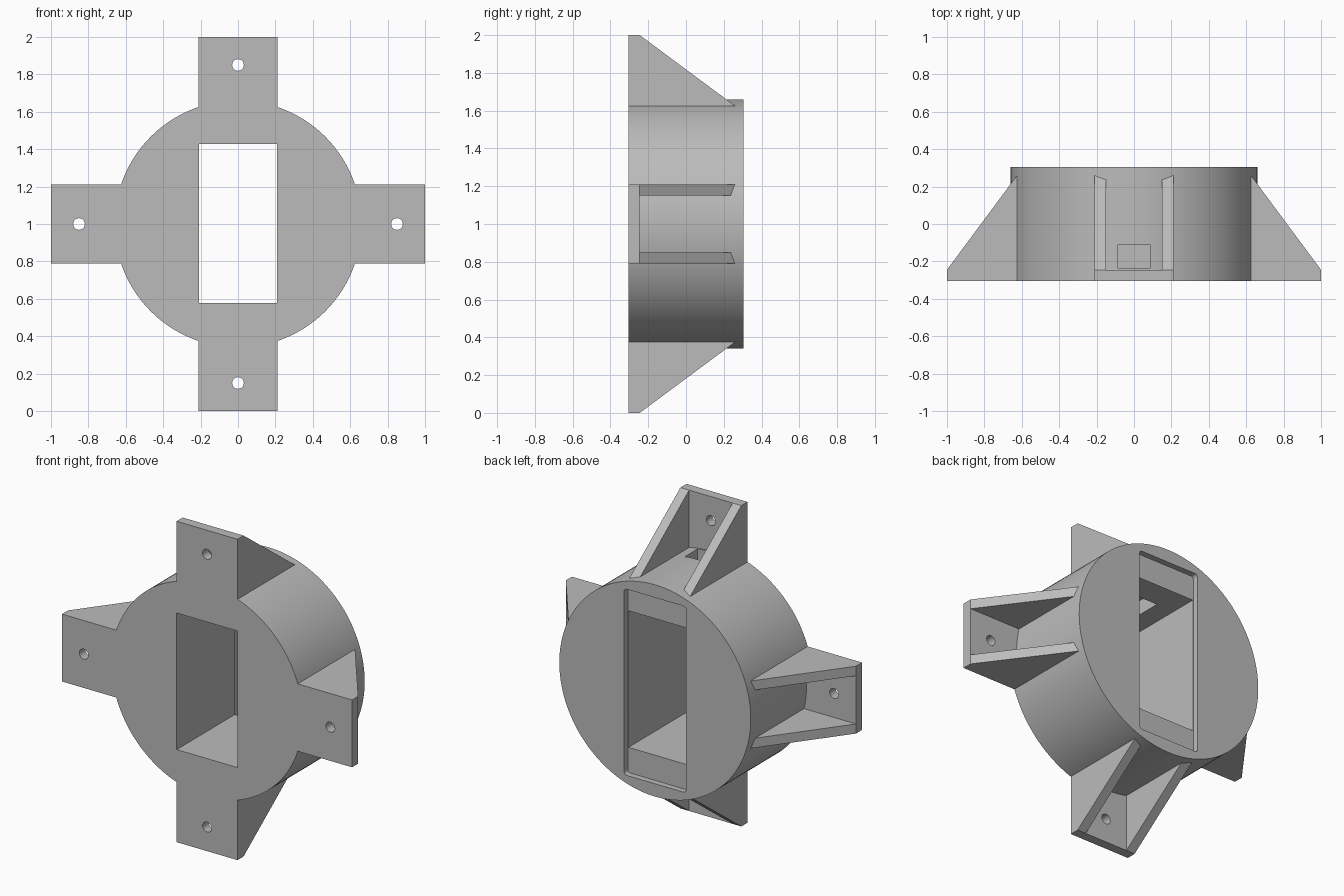
import bpy, bmesh, math
from mathutils import Matrix, Vector

cube = bpy.data.objects.get("Cube")
if cube:
    bpy.data.objects.remove(cube, do_unlink=True)

HUB_R, FRONT, BACK = 0.66, -0.305, 0.305
PLATE_Y, ARM_W, RIB_IN = -0.245, 0.21, 0.15
CENTRE = Vector((0, 0, 1))

grey = bpy.data.materials.new("plain grey")
grey.use_nodes = True
grey.diffuse_color = (0.5, 0.5, 0.5, 1)
grey.node_tree.nodes["Principled BSDF"].inputs["Base Color"].default_value = grey.diffuse_color


def make(name, bm):
    bmesh.ops.recalc_face_normals(bm, faces=bm.faces)
    mesh = bpy.data.meshes.new(name)
    bm.to_mesh(mesh)
    bm.free()
    mesh.materials.append(grey)
    obj = bpy.data.objects.new(name, mesh)
    bpy.context.collection.objects.link(obj)
    return obj


def box(name, x, y, z, round_corners=0):
    """Box from (min, max) ranges, optionally rounding the edges along y."""
    bm = bmesh.new()
    bmesh.ops.create_cube(bm, size=1)
    for v in bm.verts:
        v.co = [r[0] if c < 0 else r[1] for c, r in zip(v.co, (x, y, z))]
    if round_corners:
        edges = [e for e in bm.edges
                 if abs(e.verts[0].co.y - e.verts[1].co.y) > 0.001]
        bmesh.ops.bevel(bm, geom=edges, offset=round_corners, segments=4,
                        profile=0.5, affect='EDGES')
    return make(name, bm)


def cylinder_y(name, radius, y0, y1, z, sides):
    bm = bmesh.new()
    bmesh.ops.create_cone(bm, cap_ends=True, segments=sides, radius1=radius,
                          radius2=radius, depth=y1 - y0)
    bm.transform(Matrix.Translation((0, (y0 + y1) / 2, z))
                 @ Matrix.Rotation(math.pi / 2, 4, 'X'))
    return make(name, bm)


def cut(obj, cutters):
    for c in cutters:
        c.hide_render = True
        mod = obj.modifiers.new("cut", 'BOOLEAN')
        mod.operation, mod.solver, mod.object = 'DIFFERENCE', 'EXACT', c
    deps = bpy.context.evaluated_depsgraph_get()
    mesh = bpy.data.meshes.new_from_object(obj.evaluated_get(deps))
    obj.modifiers.clear()
    obj.data = mesh
    for c in cutters:
        bpy.data.objects.remove(c, do_unlink=True)


def shade(obj):
    bpy.ops.object.select_all(action='DESELECT')
    obj.select_set(True)
    bpy.context.view_layer.objects.active = obj
    bpy.ops.object.shade_smooth_by_angle(angle=math.radians(30))


# Round hub with a through slot, shallow rear recess and cable outlet on top
hub = cylinder_y("hub", HUB_R, FRONT, BACK, 1, 128)
cut(hub, [
    box("slot", (-0.209, 0.209), (-1, 1), (0.577, 1.428)),
    box("recess", (-0.214, 0.214), (0.268, 1), (0.42, 1.58), 0.02),
    box("cable_pocket", (-0.085, 0.085), (-0.235, 0.1), (1.3, 1.52)),
    box("cable_outlet", (-0.085, 0.085), (-0.235, -0.11), (1.4, 1.9)),
])
shade(hub)

# Mounting arm: wedge hollowed out behind into a plate with two ribs
bm = bmesh.new()
profile = [(FRONT, 1.6), (FRONT, 2), (PLATE_Y, 2), (0.294, 1.6)]
face = bm.faces.new([bm.verts.new((-ARM_W, y, z)) for y, z in profile])
side = bmesh.ops.extrude_face_region(bm, geom=[face])["geom"]
bmesh.ops.translate(bm, vec=(2 * ARM_W, 0, 0),
                    verts=[v for v in side if isinstance(v, bmesh.types.BMVert)])
arm = make("top_arm", bm)
cut(arm, [
    box("arm_hollow", (-RIB_IN, RIB_IN), (PLATE_Y, 1), (1.4, 2.2)),
    cylinder_y("screw_hole", 0.031, -1, 1, 1.85, 32),
    cylinder_y("hub_clearance", HUB_R - 0.002, -1, 1, 1, 128),
])
shade(arm)

# Repeat the arm around the hub
for i, name in enumerate(("left_arm", "bottom_arm", "right_arm"), 1):
    copy = arm.copy()
    copy.data = arm.data.copy()
    copy.name = name
    copy.data.transform(Matrix.Translation(CENTRE)
                        @ Matrix.Rotation(i * math.pi / 2, 4, 'Y')
                        @ Matrix.Translation(-CENTRE))
    bpy.context.collection.objects.link(copy)
